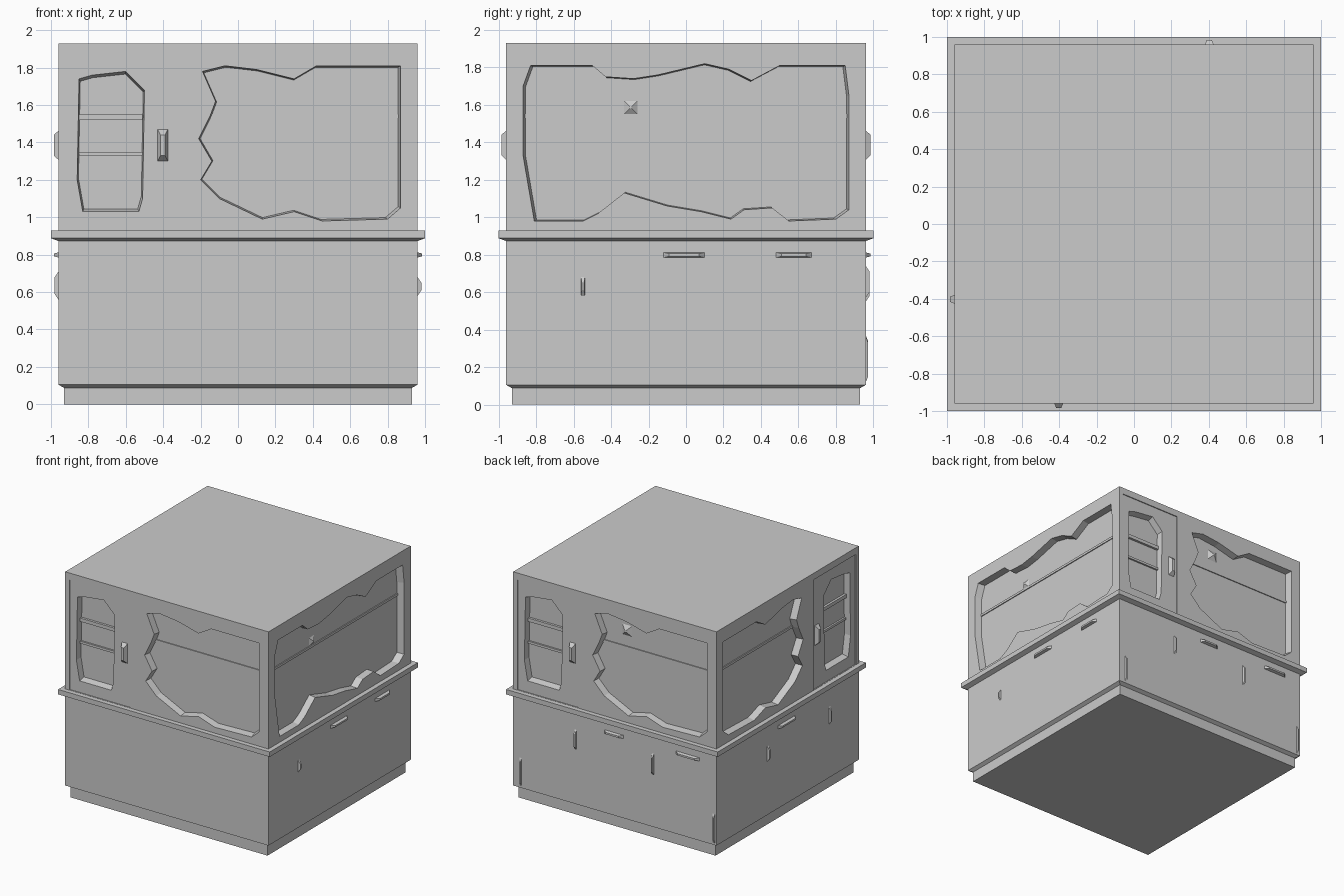
import bpy, bmesh, math
from mathutils import Vector, Matrix

if "Cube" in bpy.data.objects:
    bpy.data.objects.remove(bpy.data.objects["Cube"])

H = 0.96  # half width of the cabinet


def finish(name, bm):
    me = bpy.data.meshes.new(name)
    bm.to_mesh(me)
    bm.free()
    ob = bpy.data.objects.new(name, me)
    bpy.context.collection.objects.link(ob)
    return ob


def square_loft(name, rings):
    """Stack of square rings (half width, z), capped at both ends."""
    bm = bmesh.new()
    loops = [[bm.verts.new((sx * r, sy * r, z)) for sx, sy in
              ((-1, -1), (1, -1), (1, 1), (-1, 1))] for r, z in rings]
    for a, b in zip(loops, loops[1:]):
        for i in range(4):
            j = (i + 1) % 4
            bm.faces.new((a[i], a[j], b[j], b[i]))
    bm.faces.new(loops[0][::-1])
    bm.faces.new(loops[-1])
    return finish(name, bm)


def side(angle, flip=1):
    """Mapping from (u along face, depth inward, z) to one of the four sides."""
    rot = Matrix.Rotation(math.radians(angle), 4, 'Z')
    return lambda u, d, z: rot @ Vector((u * flip, -H + d, z))


def sheet(name, place, outer, holes, depth):
    """Flat panel with holes; each hole = (outline, reveal depth, inset scale)."""
    bm = bmesh.new()
    edges, loops = [], []
    for pts in [outer] + [h[0] for h in holes]:
        vs = [bm.verts.new(place(u, depth, z)) for u, z in pts]
        edges += [bm.edges.new((vs[i], vs[(i + 1) % len(vs)])) for i in range(len(vs))]
        loops.append(vs)
    out = place(0, -1, 0) - place(0, 0, 0)
    bmesh.ops.triangle_fill(bm, use_beauty=True, use_dissolve=False, edges=edges, normal=out)
    front = list(bm.faces)
    for vs, (pts, d2, s) in zip(loops[1:], holes):
        cu = sum(p[0] for p in pts) / len(pts)
        cz = sum(p[1] for p in pts) / len(pts)
        inner = [bm.verts.new(place(cu + (u - cu) * s, d2, cz + (z - cz) * s)) for u, z in pts]
        for i in range(len(vs)):
            j = (i + 1) % len(vs)
            bm.faces.new((vs[i], vs[j], inner[j], inner[i]))
    bmesh.ops.recalc_face_normals(bm, faces=bm.faces)
    if front[0].normal.dot(out) < 0:
        bmesh.ops.reverse_faces(bm, faces=bm.faces)
    return finish(name, bm)


def wedge(name, place, u0, u1, z0, z1, d, out, taper_u=0.0, taper_z=0.0):
    """Block sitting on a face, narrowed at its outer end."""
    bm = bmesh.new()
    loops = []
    for depth, tu, tz in ((d, 0, 0), (d - out, taper_u, taper_z)):
        loops.append([bm.verts.new(place(u, depth, z)) for u, z in
                      ((u0 + tu, z0 + tz), (u1 - tu, z0 + tz),
                       (u1 - tu, z1 - tz), (u0 + tu, z1 - tz))])
    a, b = loops
    for i in range(4):
        j = (i + 1) % 4
        bm.faces.new((a[i], a[j], b[j], b[i]))
    bm.faces.new(a)
    bm.faces.new(b)
    bmesh.ops.recalc_face_normals(bm, faces=bm.faces)
    return finish(name, bm)


def rect(u0, u1, z0, z1):
    return [(u0, z0), (u1, z0), (u1, z1), (u0, z1)]


# Base cabinet with recessed plinth and counter ledge
square_loft("base_cabinet", [(0.93, 0), (0.93, 0.088), (H, 0.105), (H, 0.873),
                             (1.0, 0.888), (1.0, 0.93), (0.9, 0.93)])
# Inner panes behind the window openings, and the roof slab
square_loft("inner_panes", [(0.90, 0.93), (0.90, 1.92)])
square_loft("roof", [(H, 1.925), (H, 1.93)])
# Shelf edges showing through the panes
square_loft("upper_shelf", [(0.908, 1.53), (0.908, 1.55)])

# Rough-edged openings
WINDOW = [(-0.19, 1.78), (-0.12, 1.62), (-0.15, 1.54), (-0.21, 1.42), (-0.14, 1.3),
          (-0.2, 1.2), (-0.1, 1.1), (0.13, 0.99), (0.3, 1.03), (0.45, 0.98),
          (0.8, 0.99), (0.87, 1.05), (0.87, 1.81), (0.42, 1.81), (0.3, 1.74),
          (0.1, 1.79), (-0.07, 1.81)]
WIDE_WINDOW = [(-0.87, 1.7), (-0.87, 1.33), (-0.81, 0.98), (-0.55, 0.98), (-0.47, 1.02),
               (-0.33, 1.13), (-0.1, 1.06), (0.08, 1.03), (0.24, 0.99), (0.31, 1.04),
               (0.46, 1.05), (0.55, 0.98), (0.8, 0.99), (0.87, 1.04), (0.87, 1.65),
               (0.85, 1.81), (0.5, 1.81), (0.35, 1.73), (0.23, 1.79), (0.1, 1.82),
               (-0.15, 1.76), (-0.28, 1.74), (-0.43, 1.75), (-0.5, 1.81), (-0.83, 1.81)]
DOOR_HOLE = [(-0.85, 1.74), (-0.86, 1.2), (-0.83, 1.03), (-0.53, 1.03), (-0.51, 1.1),
             (-0.5, 1.68), (-0.6, 1.78), (-0.78, 1.76)]
DOOR = rect(-0.92, -0.347, 0.932, 1.873)
WALL = rect(-H, H, 0.93, 1.93)

front, right, back, left = side(0), side(90), side(180), side(-90, -1)

# Three sides with a door and a window
for label, place in (("front", front), ("back", back), ("left", left)):
    sheet(label + "_wall", place, WALL, [(WINDOW, 0.06, 0.98), (DOOR, 0.008, 1.0)], 0)
    sheet(label + "_door", place, DOOR, [(DOOR_HOLE, 0.06, 0.96)], 0.008)
    wedge(label + "_door_shelf", place, -0.85, -0.51, 1.33, 1.35, 0.06, 0.015)
    wedge(label + "_door_rail", place, -0.85, -0.51, 1.52, 1.55, 0.06, 0.02)
    wedge(label + "_door_handle", place, -0.43, -0.375, 1.3, 1.47, 0.008, 0.033, 0.015, 0.03)

# Right side with one wide window
sheet("right_wall", right, WALL, [(WIDE_WINDOW, 0.06, 0.985)], 0)

# Chipped spots on the panes
wedge("right_pane_chip", right, -0.33, -0.26, 1.55, 1.62, 0.06, 0.02, 0.03, 0.03)
wedge("back_pane_chip", back, 0.03, 0.12, 1.64, 1.73, 0.06, 0.025, 0.04, 0.04)

# Horizontal drawer pulls under the counter
for i, (place, u0, u1) in enumerate(((right, -0.12, 0.10), (right, 0.48, 0.67),
                                     (back, -0.10, 0.08), (back, 0.58, 0.80),
                                     (left, -0.10, 0.13))):
    wedge(f"drawer_pull_{i}", place, u0, u1, 0.785, 0.812, 0, 0.025, 0.03, 0.006)

# Upright cupboard pulls and corner trims
for i, (place, u, z0, z1) in enumerate(((right, -0.55, 0.58, 0.68), (back, -0.37, 0.57, 0.74),
                                        (back, 0.36, 0.55, 0.73), (back, -0.89, 0.12, 0.36),
                                        (back, 0.935, 0.12, 0.37), (left, 0.265, 0.56, 0.69),
                                        (left, -0.565, 0.56, 0.71))):
    out = 0.012 if z0 < 0.2 else 0.02
    wedge(f"cupboard_pull_{i}", place, u - 0.01, u + 0.01, z0, z1, 0, out, 0.004, 0.03)
